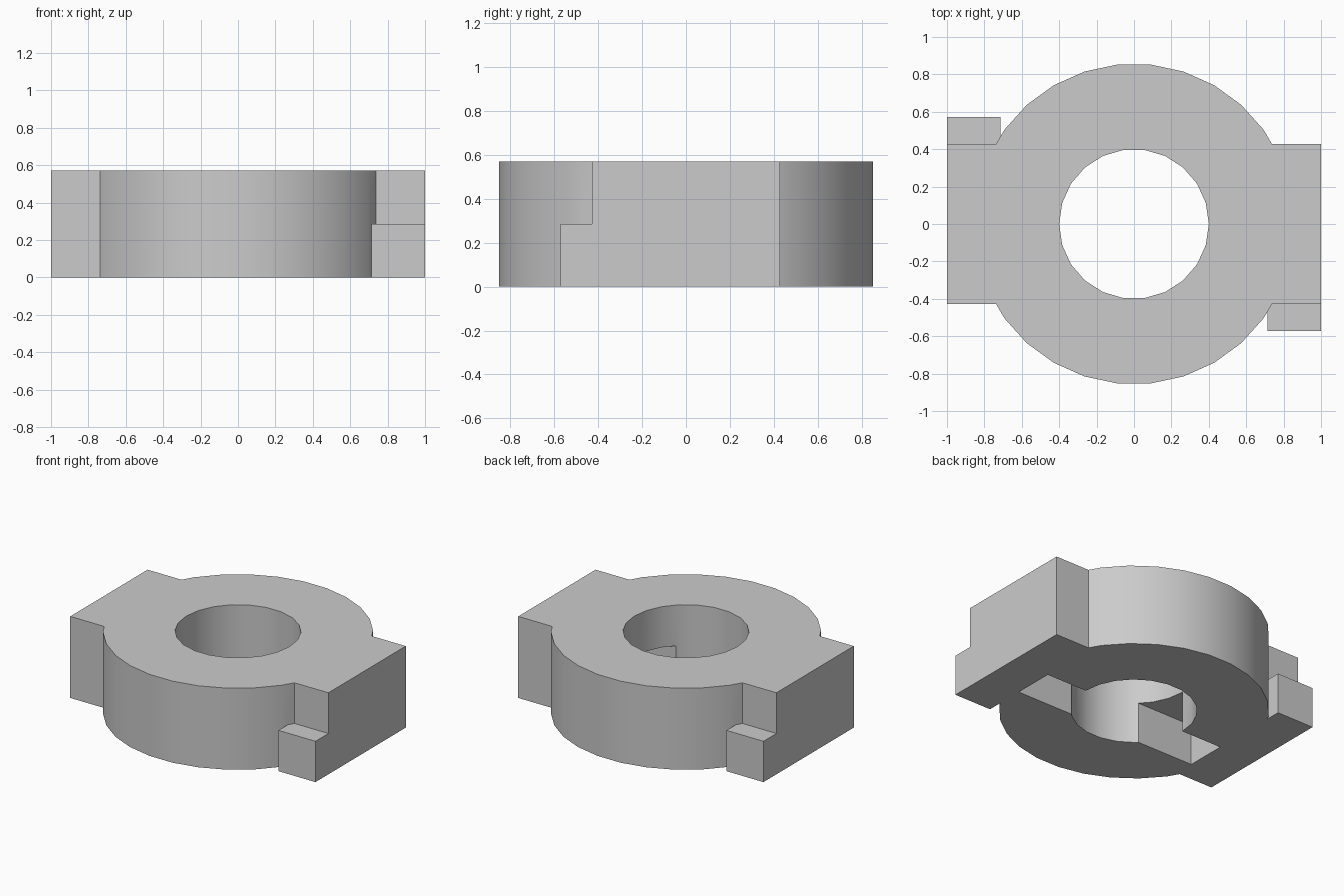
import bpy
from math import pi, radians

cube = bpy.data.objects.get("Cube")
if cube:
    bpy.data.objects.remove(cube, do_unlink=True)

HEIGHT, STEP = 0.571, 0.286   # full height; height of lugs and slot


def box(name, x0, x1, y0, y1, z0, z1):
    bpy.ops.mesh.primitive_cube_add(
        size=1, location=((x0 + x1) / 2, (y0 + y1) / 2, (z0 + z1) / 2))
    obj = bpy.context.object
    obj.name = name
    obj.scale = (x1 - x0, y1 - y0, z1 - z0)
    bpy.ops.object.transform_apply(location=True, rotation=True, scale=True)
    return obj


def cylinder(name, sides, radius, z0, z1):
    bpy.ops.mesh.primitive_cylinder_add(
        vertices=sides, radius=radius, depth=z1 - z0,
        location=(0, 0, (z0 + z1) / 2), rotation=(0, 0, pi / 2))
    obj = bpy.context.object
    obj.name = name
    bpy.ops.object.transform_apply(location=True, rotation=True, scale=True)
    return obj


def combine(target, other, operation):
    mod = target.modifiers.new(other.name, "BOOLEAN")
    mod.object, mod.operation, mod.solver = other, operation, "EXACT"
    bpy.context.view_layer.objects.active = target
    bpy.ops.object.modifier_apply(modifier=mod.name)
    bpy.data.objects.remove(other, do_unlink=True)


# Round collar with a bar running through it
body = cylinder("collar_body", 30, 0.857, 0, HEIGHT)
combine(body, box("cross_bar", -1, 1, -0.428, 0.428, 0, HEIGHT), "UNION")

# Low lugs on two opposite corners
combine(body, box("front_lug", 0.714, 1, -0.571, -0.35, 0, STEP), "UNION")
combine(body, box("back_lug", -1, -0.714, 0.35, 0.571, 0, STEP), "UNION")

# Central bore and the key slot in the underside
combine(body, cylinder("bore", 22, 0.4, -0.2, HEIGHT + 0.2), "DIFFERENCE")
combine(body, box("key_slot", -0.714, 0.714, -0.286, 0, -0.2, STEP), "DIFFERENCE")

# Plain grey finish
grey = bpy.data.materials.new("plain_grey")
grey.use_nodes = True
colour = (0.6, 0.6, 0.6, 1)
grey.diffuse_color = colour
grey.node_tree.nodes["Principled BSDF"].inputs["Base Color"].default_value = colour
body.data.materials.clear()
body.data.materials.append(grey)
for face in body.data.polygons:
    face.material_index = 0

bpy.ops.object.select_all(action="DESELECT")
body.select_set(True)
bpy.context.view_layer.objects.active = body
bpy.ops.object.shade_smooth_by_angle(angle=radians(30))
